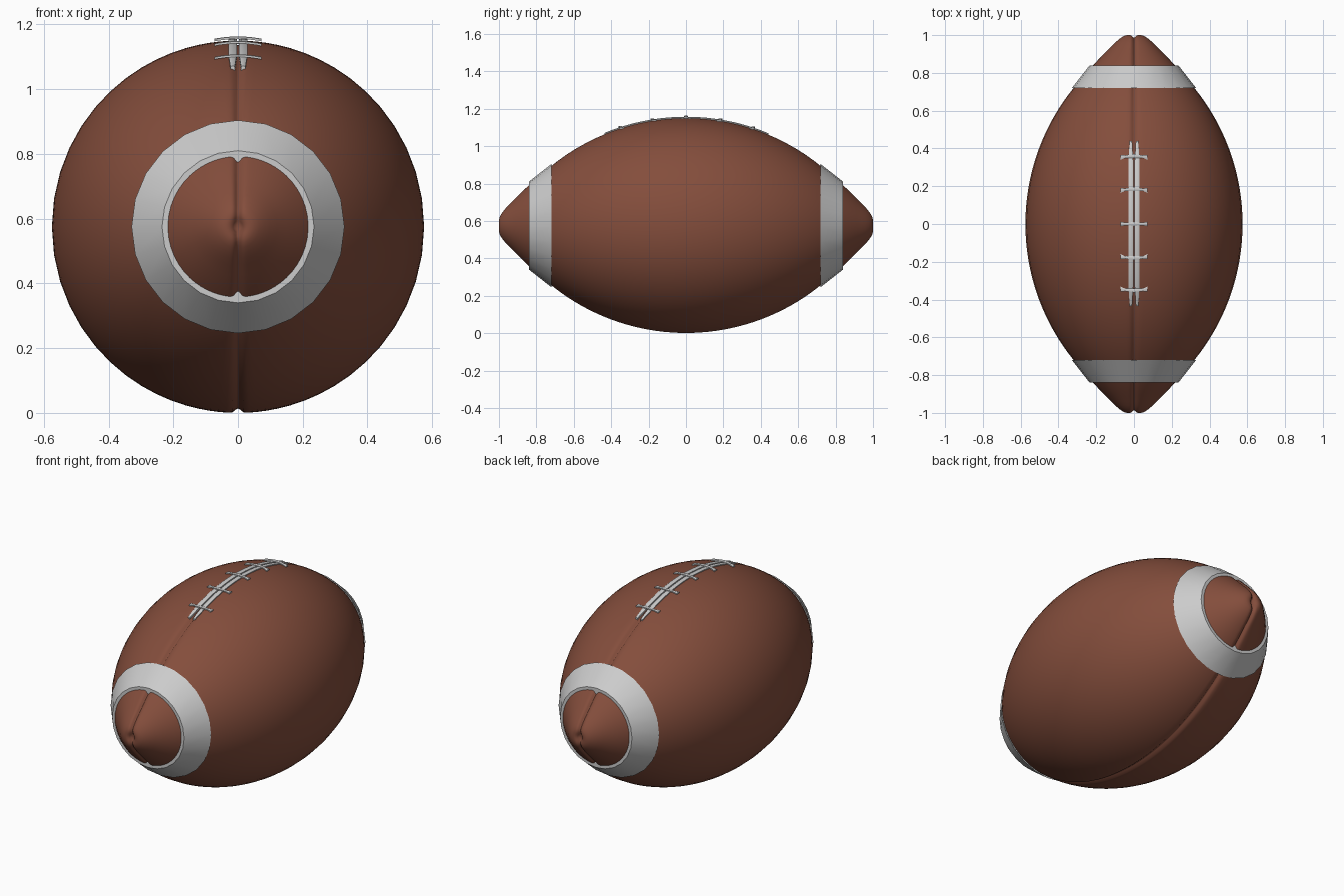
import bpy, bmesh, math

if "Cube" in bpy.data.objects:
    bpy.data.objects.remove(bpy.data.objects["Cube"])

CZ = 0.575          # height of the long axis
ARC = 1.144         # radius of the long side curve


def arc_r(y):
    return CZ - ARC + math.sqrt(ARC * ARC - y * y)


def finish(bm, name, mat=None, smooth=40):
    bmesh.ops.recalc_face_normals(bm, faces=bm.faces)
    me = bpy.data.meshes.new(name)
    bm.to_mesh(me)
    bm.free()
    ob = bpy.data.objects.new(name, me)
    bpy.context.collection.objects.link(ob)
    if mat:
        me.materials.append(mat)
    bpy.ops.object.select_all(action='DESELECT')
    ob.select_set(True)
    bpy.context.view_layer.objects.active = ob
    bpy.ops.object.shade_smooth_by_angle(angle=math.radians(smooth))
    return ob


leather = bpy.data.materials.new("leather")
leather.diffuse_color = (0.23, 0.075, 0.045, 1)
leather.use_nodes = True
leather.node_tree.nodes["Principled BSDF"].inputs["Base Color"].default_value = leather.diffuse_color

# Body: half profile (y, r), mirrored, swept round y with a pinched seam at x = 0
half = [(0.04 * i, arc_r(0.04 * i)) for i in range(20)]
half += [(0.80, 0.252), (0.84, 0.217), (0.88, 0.180), (0.91, 0.150), (0.94, 0.120),
         (0.96, 0.100), (0.975, 0.083), (0.988, 0.066), (0.996, 0.052),
         (1.0, 0.038), (0.999, 0.026), (0.995, 0.014), (0.992, 0.005)]
prof = [(-y, r) for y, r in reversed(half[1:])] + half
N = 18
quarter = [math.pi / 2 * (i / N) ** 1.8 for i in range(N)]
angles = quarter + [math.pi - a for a in [math.pi / 2] + quarter[:0:-1]]
angles += [a + math.pi for a in angles]

bm = bmesh.new()
rings = []
for i, (y, r) in enumerate(prof):
    y0, r0 = prof[max(i - 1, 0)]
    y1, r1 = prof[min(i + 1, len(prof) - 1)]
    l = math.hypot(y1 - y0, r1 - r0)
    ny, nr = -(r1 - r0) / l, (y1 - y0) / l
    ring = []
    for a in angles:
        d = 0.014 * math.exp(-(r * math.sin(a) / 0.011) ** 2)
        rr = max(r - nr * d, 0.002)
        ring.append(bm.verts.new((rr * math.sin(a), y - ny * d, CZ + rr * math.cos(a))))
    rings.append(ring)
M = len(angles)
for p, q in zip(rings, rings[1:]):
    for j in range(M):
        k = (j + 1) % M
        bm.faces.new((p[j], p[k], q[k], q[j]))
bm.faces.new(rings[0])
bm.faces.new(rings[-1])
finish(bm, "ball_body", leather, 80)


# Stripes: 24-sided tapered bands
def stripe(name, s):
    bm = bmesh.new()
    loops = []
    for y, r in [(0.72, 0.329), (0.84, 0.235), (0.84, 0.20), (0.72, 0.30)]:
        loops.append([bm.verts.new((r * math.sin(j * math.tau / 24), s * y,
                                    CZ + r * math.cos(j * math.tau / 24))) for j in range(24)])
    for i in range(4):
        p, q = loops[i], loops[(i + 1) % 4]
        for j in range(24):
            k = (j + 1) % 24
            bm.faces.new((p[j], p[k], q[k], q[j]))
    finish(bm, name)


stripe("front_stripe", -1)
stripe("back_stripe", 1)


# Laces: closed strips from (centre, half-width vector, thickness) sections
def strip(name, sections):
    bm = bmesh.new()
    loops = []
    for (x, y, z), (wx, wy), t in sections:
        loops.append([bm.verts.new(c) for c in (
            (x - wx, y - wy, z - t), (x + wx, y + wy, z - t),
            (x + wx, y + wy, z - t * 0.2), (x + wx * 0.5, y + wy * 0.5, z),
            (x - wx * 0.5, y - wy * 0.5, z), (x - wx, y - wy, z - t * 0.2))])
    for p, q in zip(loops, loops[1:]):
        for j in range(6):
            k = (j + 1) % 6
            bm.faces.new((p[j], p[k], q[k], q[j]))
    bm.faces.new(loops[0])
    bm.faces.new(loops[-1])
    finish(bm, name)


for side, s in (("left", -1), ("right", 1)):
    secs = []
    for i in range(25):
        y = -0.435 + 0.875 * i / 24
        w = 0.013 * min(1, 0.5 + 0.5 * min(i, 24 - i) / 3)
        secs.append(((s * 0.0165, y, CZ + arc_r(y) + 0.007), (w, 0), 0.014))
    strip(side + "_long_lace", secs)

for n, y in enumerate((-0.352, -0.18, 0.0, 0.185, 0.36)):
    R = arc_r(y)
    secs = []
    for x, w in ((-0.072, 0.013), (-0.06, 0.010), (-0.045, 0.007), (-0.022, 0.009),
                 (0, 0.010), (0.022, 0.009), (0.045, 0.007), (0.06, 0.010), (0.072, 0.013)):
        z = CZ + math.sqrt(R * R - x * x) + 0.013 - 0.5 * x * x
        bow = 0.008 * (abs(x) / 0.072) ** 2 * (1 if y > 0 else -1 if y < 0 else 0)
        secs.append(((x, y - bow, z), (0, w), 0.008))
    strip("cross_lace_%d" % (n + 1), secs)
